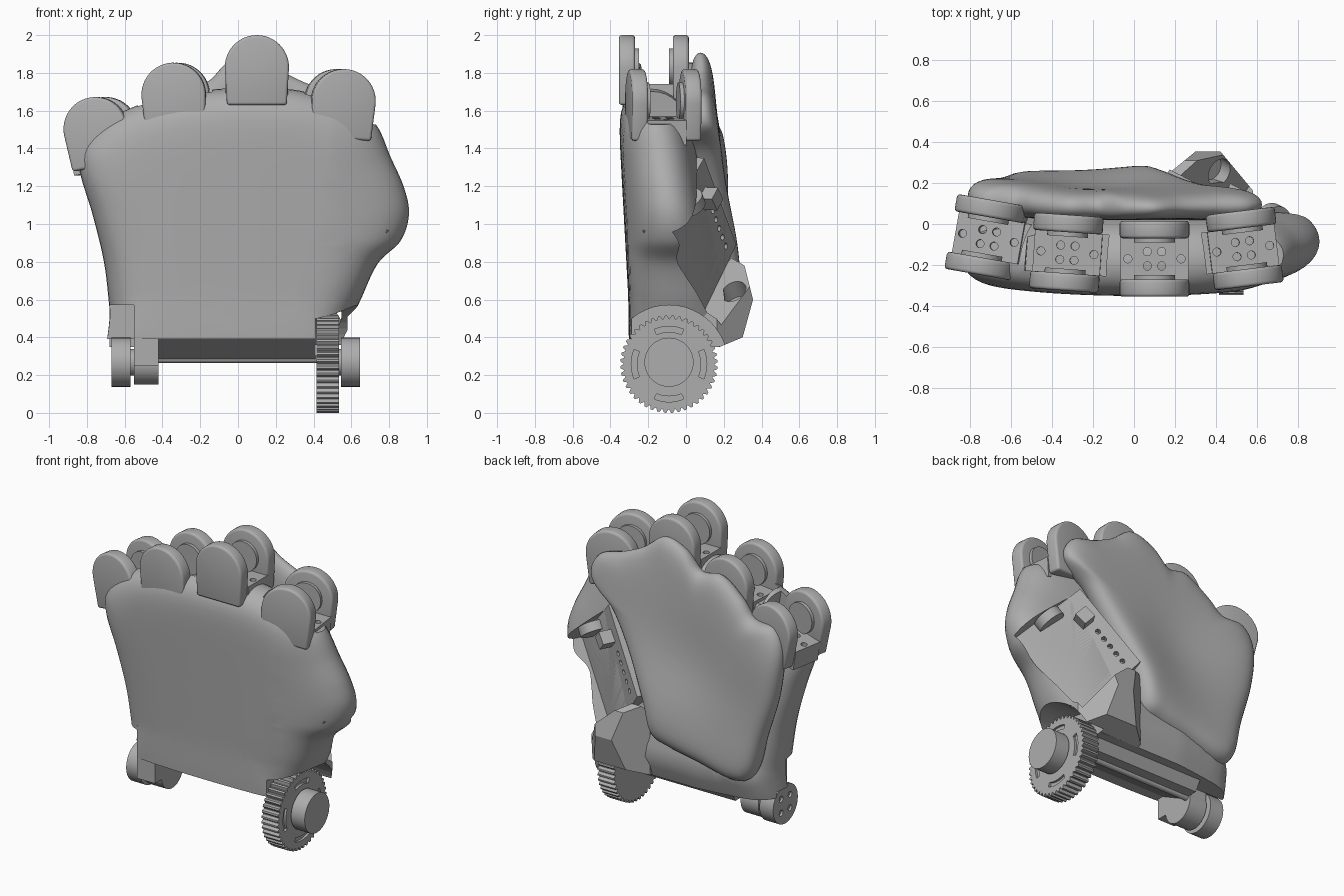
import bpy, bmesh, math
from mathutils import Vector, Matrix

if "Cube" in bpy.data.objects:
    bpy.data.objects.remove(bpy.data.objects["Cube"])

GREY = bpy.data.materials.new("plain grey")
GREY.use_nodes = True
GREY.diffuse_color = (0.42, 0.42, 0.42, 1)
GREY.node_tree.nodes["Principled BSDF"].inputs["Base Color"].default_value = (0.42, 0.42, 0.42, 1)

# ---------- helpers ----------
def finish(name, bm, matrix=None):
    bmesh.ops.recalc_face_normals(bm, faces=bm.faces)
    if matrix:
        bm.transform(matrix)
    if bm.calc_volume(signed=True) < 0:
        bmesh.ops.reverse_faces(bm, faces=bm.faces)
    mesh = bpy.data.meshes.new(name)
    bm.to_mesh(mesh)
    bm.free()
    mesh.materials.append(GREY)
    obj = bpy.data.objects.new(name, mesh)
    bpy.context.collection.objects.link(obj)
    return obj

def activate(obj):
    bpy.ops.object.select_all(action='DESELECT')
    obj.select_set(True)
    bpy.context.view_layer.objects.active = obj

def smooth(obj, angle=35):
    activate(obj)
    bpy.ops.object.shade_smooth_by_angle(angle=math.radians(angle))

def bevel(obj, width):
    mod = obj.modifiers.new("bevel", 'BEVEL')
    mod.width, mod.segments = width, 3
    activate(obj)
    bpy.ops.object.modifier_apply(modifier=mod.name)
    return obj

def volume(obj):
    bm = bmesh.new()
    bm.from_mesh(obj.data)
    result = bm.calc_volume(signed=True)
    bm.free()
    return result

def cut(obj, cutters):
    """Subtract each cutter, taking the first solver that removes a sensible amount."""
    activate(obj)
    for c in cutters:
        before = volume(obj)
        for solver in ('MANIFOLD', 'EXACT', 'FLOAT'):
            backup = obj.data.copy()
            mod = obj.modifiers.new("cut", 'BOOLEAN')
            mod.operation, mod.solver, mod.object = 'DIFFERENCE', solver, c
            try:
                bpy.ops.object.modifier_apply(modifier=mod.name)
            except RuntimeError:
                obj.modifiers.clear()
            if 0.3 * before < volume(obj) < 0.99999 * before:
                break
            obj.data = backup
        bpy.data.objects.remove(c)

def box(name, lo, hi, matrix=None):
    bm = bmesh.new()
    bmesh.ops.create_cube(bm, size=1)
    lo, hi = Vector(lo), Vector(hi)
    for v in bm.verts:
        v.co = [lo[i] + (v.co[i] + 0.5) * (hi[i] - lo[i]) for i in range(3)]
    return finish(name, bm, matrix)

def rod(name, centre, axis, radius, length, matrix=None, sides=40):
    bm = bmesh.new()
    bmesh.ops.create_cone(bm, cap_ends=True, segments=sides, radius1=radius, radius2=radius, depth=length)
    turn = Vector(axis).to_track_quat('Z', 'Y').to_matrix().to_4x4()
    bm.transform(Matrix.Translation(centre) @ turn)
    return finish(name, bm, matrix)

def extrude(name, points, offset, matrix=None):
    bm = bmesh.new()
    near = [bm.verts.new(p) for p in points]
    far = [bm.verts.new(Vector(p) + Vector(offset)) for p in points]
    bm.faces.new(near)
    bm.faces.new(far[::-1])
    for i in range(len(near)):
        bm.faces.new((near[i], near[i - 1], far[i - 1], far[i]))
    return finish(name, bm, matrix)

def spline(points, steps=8):
    out, n = [], len(points)
    for i in range(n):
        a, b, c, d = (Vector(points[(i + k) % n]) for k in (-1, 0, 1, 2))
        for t in (s / steps for s in range(steps)):
            out.append(0.5 * (2 * b + (c - a) * t + (2 * a - 5 * b + 4 * c - d) * t * t
                              + (3 * b - a - 3 * c + d) * t ** 3))
    return out

def pillow(name, outline, centre, front, back, power, rings=16):
    """Closed cushion: an x-z outline swelling to a front and a back surface."""
    bm, loops, centre, n = bmesh.new(), [], Vector(centre), len(outline)
    for k in range(1, 2 * rings):
        t = math.sin(k / rings * math.pi / 2)
        loop = []
        for p in outline:
            x, z = centre + (p - centre) * t
            mid, half = (front(x, z) + back(x, z)) / 2, (back(x, z) - front(x, z)) / 2
            half *= math.sqrt(max(0, 1 - t ** power)) * (-1 if k <= rings else 1)
            loop.append(bm.verts.new((x, mid + half, z)))
        loops.append(loop)
    for a, b in zip(loops, loops[1:]):
        for i in range(n):
            bm.faces.new((a[i], a[(i + 1) % n], b[(i + 1) % n], b[i]))
    for loop, f in ((loops[0], front), (loops[-1], back)):
        tip = bm.verts.new((centre.x, f(*centre), centre.y))
        for i in range(n):
            bm.faces.new((tip, loop[i], loop[(i + 1) % n]))
    bmesh.ops.triangulate(bm, faces=bm.faces)
    return finish(name, bm)

def bump(x, z, cx, cz, r):
    return math.exp(-((x - cx) ** 2 + (z - cz) ** 2) / r ** 2)

AXLE_Y, AXLE_Z = -0.09, 0.258

def gear_clearance():
    return rod("gear_cutter", (0.711, AXLE_Y, AXLE_Z), (1, 0, 0), 0.312, 0.6, sides=48)

# ---------- palm body ----------
body_outline = spline([(-0.64, 0.15), (-0.68, 0.55), (-0.71, 0.8), (-0.77, 1.05), (-0.84, 1.3), (-0.8, 1.45),
                       (-0.6, 1.6), (-0.3, 1.69), (0, 1.72), (0.3, 1.71), (0.55, 1.64), (0.72, 1.54),
                       (0.81, 1.35), (0.88, 1.19), (0.905, 1.05), (0.86, 0.91), (0.74, 0.79),
                       (0.65, 0.6), (0.56, 0.4), (0.5, 0.15), (0, 0.12)])

def body_front(x, z):
    return -0.305 - 0.055 * min(max(z - 0.6, 0), 1) + 0.06 * x * x + 0.12 * max(0, x - 0.5)

def body_back(x, z):
    return (0.23 - 0.2 * max(z - 0.5, 0) - 0.3 * max(0, 0.5 - z)
            - 0.12 * max(0, -x - 0.2) - 0.12 * max(0, x - 0.45))

body = pillow("palm_body", body_outline, (0, 0.95), body_front, body_back, 10)

# ---------- thumb seat ----------
seat = [Vector(p) for p in ((0.85, -0.13, 0.96), (0.5, 0.09, 1.35), (0.17, 0.26, 0.89), (0.5, 0.08, 0.47))]
normal = Vector((0.5, 0.86, -0.04)).normalized()
middle = sum(seat, Vector()) / 4
seat = [p - normal * (p - middle).dot(normal) for p in seat]

cutters = [extrude("seat_cutter", seat, normal * 0.5),
           box("bottom_cutter", (-1, -1, -0.1), (1, 1, 0.35)),
           box("axle_cutter", (-1.1, -1.1, -0.2), (1.1, 0.02, 0.39)),
           box("wheel_cutter", (-1.2, -1.2, -0.3), (-0.55, -0.08, 0.57)), gear_clearance()]

panel = extrude("thumb_panel", seat, -normal * 0.12)
slope = (seat[2] - seat[1]).normalized()
across = (seat[0] - seat[1]).normalized()
cut(panel, [gear_clearance()]
    + [rod("hole", seat[1] + across * 0.09 + slope * (0.28 + 0.06 * i), normal, 0.016, 0.08, sides=16)
       for i in range(5)])
rod("thumb_stop", seat[1] + across * 0.12 + slope * 0.17 + normal * 0.03, normal, 0.06, 0.1, sides=4)
smooth(rod("thumb_upper_hinge", seat[1] + across * 0.3 + slope * 0.04 + normal * 0.02, slope, 0.09, 0.06))

# Lower hinge lug, tapered at both ends and trimmed by the seat
lug = extrude("thumb_lower_lug", [(0.12, y, z) for y, z in
              ((0.03, 0.58), (0.24, 0.82), (0.31, 0.78), (0.355, 0.6), (0.3, 0.4), (0.18, 0.35))], (0.46, 0, 0))
cut(lug, [extrude("taper_cutter", [(x, y, 0.2) for x, y in ends], (0, 0, 0.8)) for ends in
          (((0.1, 0.19), (0.32, 0.37), (0.1, 0.4)), ((0.4, 0.38), (0.6, 0.14), (0.65, 0.4)))]
    + [extrude("seat_cutter", seat, normal * 0.5), gear_clearance(),
       rod("lug_cutter", (0.4, 0.26, 0.62), slope, 0.07, 0.12)])

# ---------- knuckle forks: centre, turn about z, lean ----------
knuckles = {"little": ((-0.727, -0.065, 1.502), -10, -10), "ring": ((-0.33, -0.14, 1.684), -4, -3),
            "middle": ((0.10, -0.17, 1.83), 0, 0), "index": ((0.54, -0.12, 1.65), 7, 4)}
R = 0.17
for label, (centre, turn, lean) in knuckles.items():
    m = (Matrix.Translation(centre) @ Matrix.Rotation(math.radians(turn), 4, 'Z')
         @ Matrix.Rotation(math.radians(lean), 4, 'Y'))
    arch = [(R * math.cos(a * math.pi / 24), R * math.sin(a * math.pi / 24)) for a in range(25)]
    arch += [(-R * 0.93, -0.2), (R * 0.93, -0.2)]
    for side, y, depth in (("front", -0.185, 0.085), ("back", 0.1, 0.085)):
        plate = extrude(f"{label}_{side}_plate", [(x, y, z) for x, z in arch], (0, depth, 0), m)
        smooth(bevel(plate, 0.015))
        inner = y + depth + 0.006 if side == "front" else y - 0.006
        smooth(rod(f"{label}_{side}_boss", (0, inner, 0), (0, 1, 0), 0.1, 0.03, m))
    cutters.append(box("fork_cutter", (-0.2, -0.1, -0.11), (0.2, 0.1, 0.5), m))
    floor = box(f"{label}_fork_floor", (-0.165, -0.105, -0.22), (0.165, 0.105, -0.09), m)
    spots = [(-0.13, 0), (0.13, 0), (0.035, 0.035), (-0.035, 0.035), (0.035, -0.035), (-0.035, -0.035)]
    cut(floor, [rod("hole", (x, y, -0.09), (0, 0, 1), 0.02, 0.08, m, 16) for x, y in spots])
cut(body, cutters)
smooth(body)

# ---------- soft pad on the back ----------
pad_outline = spline([(0.1, 0.64), (0.17, 0.85), (0.3, 1.12), (0.46, 1.38), (0.62, 1.53), (0.57, 1.67),
                      (0.4, 1.73), (0.25, 1.8), (0.1, 1.905), (-0.05, 1.86), (-0.17, 1.75), (-0.32, 1.76),
                      (-0.48, 1.65), (-0.58, 1.55), (-0.74, 1.53), (-0.81, 1.38), (-0.78, 1.1), (-0.69, 0.8),
                      (-0.62, 0.55), (-0.5, 0.48), (-0.25, 0.53), (-0.03, 0.58)])

def pad_back(x, z):
    return (0.135 + 0.1 * (1.9 - z) + 0.05 * bump(x, z, 0.15, 0.85, 0.35)
            - 0.03 * bump(x, z, -0.15, 1.15, 0.3) + 0.03 * bump(x, z, -0.75, 1.35, 0.3))

smooth(pillow("palm_pad", pad_outline, (-0.2, 1.15), lambda x, z: 0.02 + 0.08 * max(0, -x - 0.4), pad_back, 12))

# ---------- axle, bracket and wheels ----------
extrude("sloped_underside", [(-0.42, y, z) for y, z in
        ((-0.25, 0.4), (-0.03, 0.285), (0.08, 0.285), (0.15, 0.4))], (0.83, 0, 0))
smooth(rod("axle", (0, -0.01, 0.285), (1, 0, 0), 0.02, 0.84))
box("bracket", (-0.55, -0.275, 0.25), (-0.42, 0.02, 0.6))
smooth(rod("bracket_eye", (-0.485, AXLE_Y, 0.265), (1, 0, 0), 0.115, 0.13))
for label, x in (("left_hub", 0.595), ("right_wheel", -0.62)):
    smooth(rod(f"{label}_stub", (x * 0.9, AXLE_Y, 0.268), (1, 0, 0), 0.07, 0.08))
    hub = rod(label, (x, AXLE_Y, 0.268), (1, 0, 0), 0.13, 0.1)
    if x < 0:
        cut(hub, [rod("hole", (x - 0.05, AXLE_Y + 0.065 * math.cos(a), 0.268 + 0.065 * math.sin(a)),
                      (1, 0, 0), 0.02, 0.03, sides=12) for a in (0.8, 2.4, 3.9, 5.5)])
    smooth(hub)

# Toothed wheel with four arc-shaped recesses
teeth, rim = 44, []
for i in range(teeth):
    for part, r in ((0, 0.24), (0.3, 0.258), (0.6, 0.258), (0.9, 0.24)):
        a = (i + part) / teeth * math.tau
        rim.append((0.415, AXLE_Y + r * math.cos(a), AXLE_Z + r * math.sin(a)))
gear = extrude("toothed_wheel", rim, (0.12, 0, 0))
arcs = []
for q in range(4):
    angles = [q * math.pi / 2 + (s - 4) * 0.1 for s in range(9)]
    ring = [(0.2, a) for a in angles] + [(0.17, a) for a in reversed(angles)]
    arcs.append(extrude("arc_cutter", [(0.52, AXLE_Y + r * math.cos(a), AXLE_Z + r * math.sin(a))
                                       for r, a in ring], (0.05, 0, 0)))
cut(gear, arcs)
